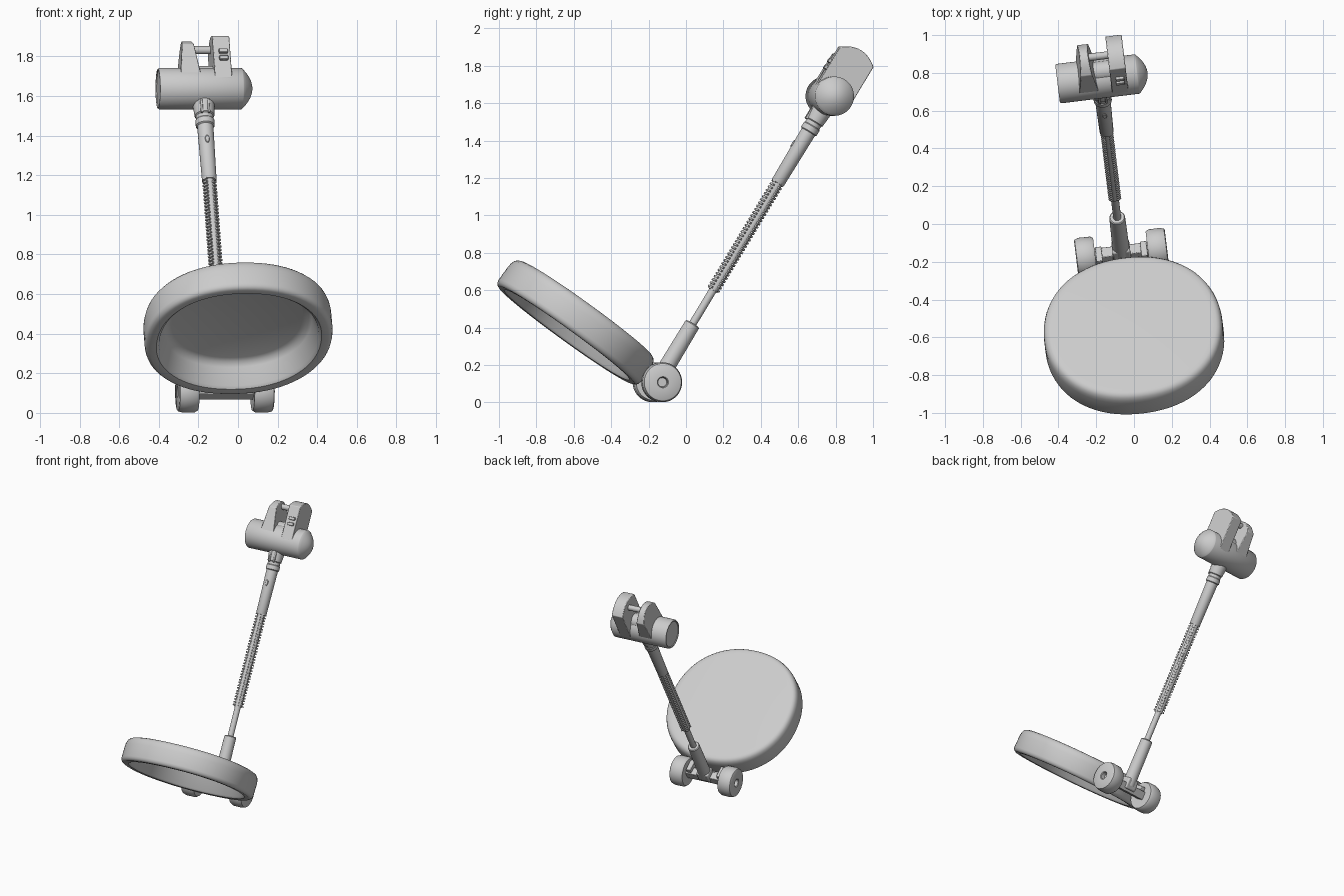
import bpy, bmesh, math
from mathutils import Matrix

if "Cube" in bpy.data.objects:
    bpy.data.objects.remove(bpy.data.objects["Cube"])

T = Matrix.Translation
def R(deg, axis):
    return Matrix.Rotation(math.radians(deg), 4, axis)

# Shared frames: z runs up the shaft; x along the axle and the motor
SHAFT = T((-0.066, -0.153, 0.108)) @ R(7, 'Z') @ R(-31.3, 'X')
HEAD = SHAFT @ T((0.006, 0, 1.79))
ALONG_X = R(90, 'Y')

def finish(name, bm, mat):
    bmesh.ops.remove_doubles(bm, verts=bm.verts, dist=1e-5)
    bmesh.ops.recalc_face_normals(bm, faces=bm.faces)
    me = bpy.data.meshes.new(name)
    bm.to_mesh(me)
    bm.free()
    ob = bpy.data.objects.new(name, me)
    bpy.context.collection.objects.link(ob)
    ob.matrix_world = mat
    return ob

def lathe(name, profile, mat, n=40, sx=1, sy=1, power=2.0):
    """Turn (radius, height) points about z; power above 2 squares the outline."""
    bm = bmesh.new()
    rings = []
    for r, h in profile:
        ring = []
        for i in range(n):
            a = 2 * math.pi * i / n
            c, s = math.cos(a), math.sin(a)
            k = (abs(c) ** power + abs(s) ** power) ** (-1 / power)
            ring.append(bm.verts.new((r * sx * c * k, r * sy * s * k, h)))
        rings.append(ring)
    for a, b in zip(rings, rings[1:]):
        for i in range(n):
            j = (i + 1) % n
            bm.faces.new((a[i], a[j], b[j], b[i]))
    return finish(name, bm, mat)

def box(name, center, size, mat, bevel=0.004):
    bm = bmesh.new()
    bmesh.ops.create_cube(bm, size=1, matrix=T(center) @ Matrix.Diagonal((*size, 1)))
    ob = finish(name, bm, mat)
    m = ob.modifiers.new("bevel", 'BEVEL')
    m.width, m.segments = bevel, 2
    return ob

def arch_plate(name, bottom, top, half, base, side, apex, mat):
    """Upright plate with an arched top; its x range goes from bottom to top."""
    outline = [(-half, base), (half, base)]
    for i in range(13):
        t = 1 - i / 6
        outline.append((half * t, side + (apex - side) * (1 - t * t)))
    bm = bmesh.new()
    loops = []
    for k in (0, 1):
        lean = (top[k] - bottom[k]) / (apex - base)
        loops.append([bm.verts.new((bottom[k] + lean * (z - base), y, z)) for y, z in outline])
    a, b = loops
    bm.faces.new(a)
    bm.faces.new(b[::-1])
    for i in range(len(a)):
        j = (i + 1) % len(a)
        bm.faces.new((a[i], a[j], b[j], b[i]))
    ob = finish(name, bm, mat)
    m = ob.modifiers.new("bevel", 'BEVEL')
    m.width, m.segments, m.limit_method = 0.004, 2, 'ANGLE'
    return ob

# Hollow dish, open towards the front and below
lathe("dish",
      [(0, .088), (.88, .088), (.93, .086), (.96, .08), (.982, .068), (.995, .05), (1, .03),
       (1, -.06), (.992, -.074), (.975, -.084), (.95, -.089), (.88, -.087), (.85, -.075),
       (.79, .02), (.75, .042), (.70, .05), (0, .05)],
      T((-.001, -.587, .431)) @ R(7, 'Z') @ R(-36, 'X'), n=80, sx=.475, sy=.467, power=2.15)

# Wheels with hub holes, and the axle with its lugs
for side, label in ((-1, "left"), (1, "right")):
    lathe(label + "_wheel",
          [(0, -.045), (.085, -.05), (.097, -.05), (.106, -.035), (.107, .025), (.1, .048),
           (.094, .052), (.03, .052), (.026, .048), (.024, .02), (0, .02)],
          SHAFT @ T((side * .19, 0, 0)) @ R(side * 90, 'Y'), n=48)
    box(label + "_lug", (side * .12, -.025, .025), (.035, .09, .07), SHAFT)
box("axle", (0, 0, 0), (.31, .06, .06), SHAFT)
box("axle_mount", (0, 0, .03), (.095, .08, .08), SHAFT, .01)
lathe("lower_sleeve", [(0, .02), (.045, .02), (.042, .36), (.037, .366), (0, .366)], SHAFT, 32)

# Inner rod, and the adjusting tube with four rows of teeth
lathe("rod", [(0, .3), (.021, .3), (.021, .6), (0, .6)], SHAFT, 24)
lathe("toothed_tube", [(0, .575), (.028, .575), (.028, 1.27), (0, 1.27)], SHAFT, 24)
bm = bmesh.new()
for i in range(34):
    for q in range(4):
        bmesh.ops.create_cube(bm, size=1, matrix=R(45 + 90 * q, 'Z')
                              @ T((.026, 0, .586 + i * .02)) @ Matrix.Diagonal((.022, .022, .01, 1)))
finish("teeth", bm, SHAFT)

# Upper sleeve, button and collar leading into the motor
lathe("upper_sleeve",
      [(0, 1.245), (.034, 1.245), (.037, 1.25), (.041, 1.565), (.048, 1.57), (.048, 1.6),
       (.044, 1.605), (.044, 1.625), (.05, 1.63), (.056, 1.7), (.06, 1.76), (0, 1.76)],
      SHAFT, 36)
lathe("sleeve_button", [(0, .034), (.011, .034), (.011, .041), (.009, .044), (0, .044)],
      SHAFT @ T((0, 0, 1.47)) @ R(90, 'X'), 24, sy=2)
for side in (-1, 1):
    box("collar_clip", (side * .018, -.048, 1.66), (.012, .014, .08), SHAFT, .003)

# Motor drum: flat inset cap on the left, shallow dome on the right
drum = [(0, -.228), (.09, -.228), (.093, -.233), (.1, -.233), (.105, -.225), (.105, .19)]
drum += [(.103 * (1 - t / 8), .194 + .053 * (1 - (1 - t / 8) ** 2)) for t in range(9)]
lathe("motor_drum", drum, HEAD @ ALONG_X, 56)

# Handle: thick block, tapered fin, grip bar and saddle
arch_plate("handle_block", (.048, .135), (.048, .135), .105, 0, .246, .288, HEAD)
arch_plate("handle_fin", (-.125, -.022), (-.1, -.055), .098, .03, .205, .265, HEAD)
lathe("grip_bar", [(0, -.09), (.02, -.09), (.02, .06), (0, .06)],
      HEAD @ T((0, 0, .228)) @ ALONG_X, 24)
lathe("grip_saddle", [(0, -.06), (.055, -.06), (.055, .05), (0, .05)],
      HEAD @ T((0, 0, .07)) @ ALONG_X, 32)
for z in (.115, .155):
    box("switch", (.098, -.108, z), (.045, .025, .022), HEAD, .003)

# Smooth shading with sharp edges kept
bpy.ops.object.select_all(action='SELECT')
bpy.context.view_layer.objects.active = bpy.data.objects["dish"]
bpy.ops.object.shade_smooth_by_angle(angle=math.radians(35))
